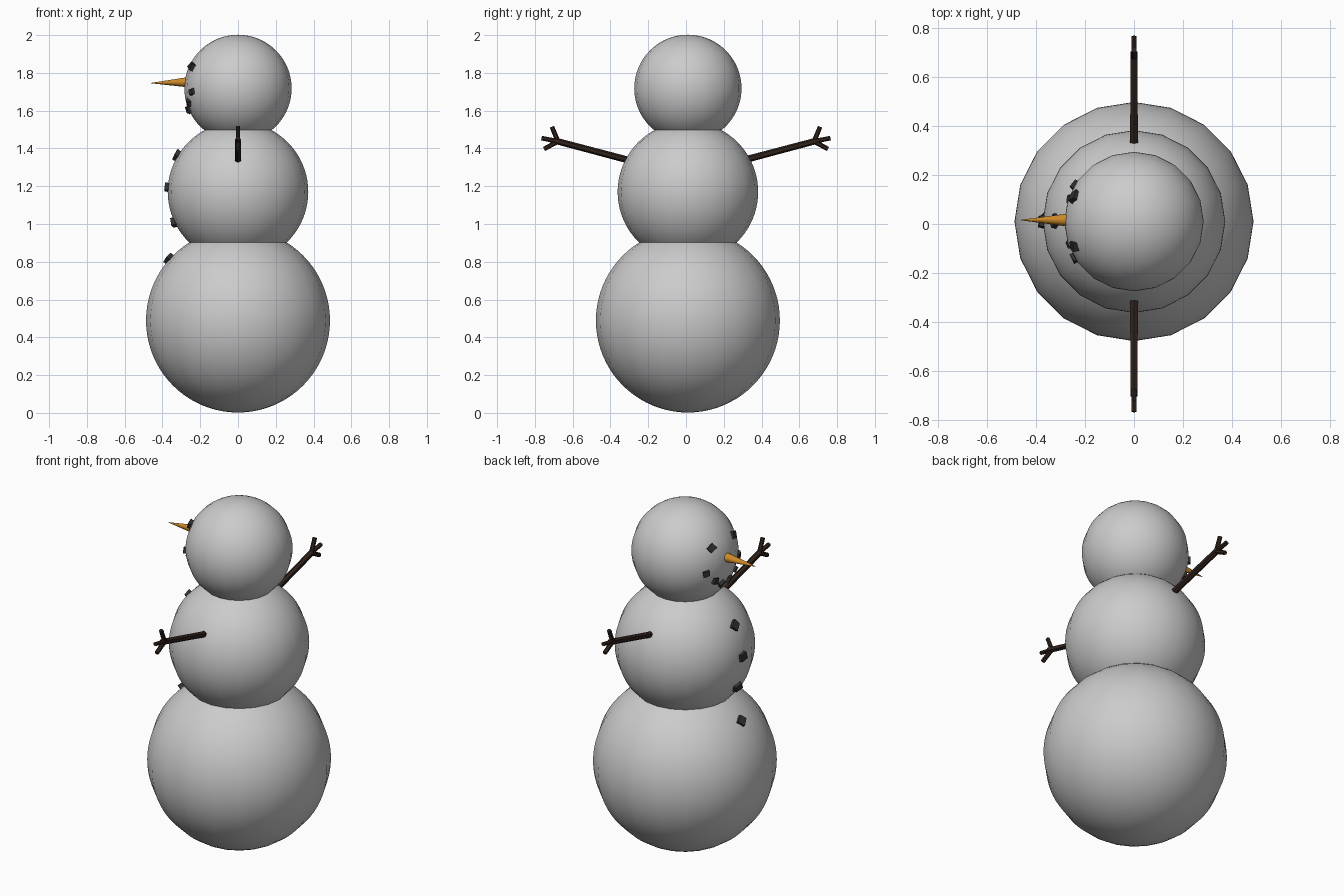
import bpy, random
from math import radians, sqrt
from mathutils import Vector, Euler

if "Cube" in bpy.data.objects:
    bpy.data.objects.remove(bpy.data.objects["Cube"])

random.seed(4)
CY = 0.01  # body axis sits slightly behind the arms' midpoint


def material(name, rgb):
    m = bpy.data.materials.new(name)
    m.diffuse_color = (*rgb, 1)
    m.use_nodes = True
    m.node_tree.nodes["Principled BSDF"].inputs["Base Color"].default_value = m.diffuse_color
    return m


WOOD = material("dark_wood", (0.03, 0.016, 0.011))
COAL = material("coal", (0.03, 0.03, 0.03))
CARROT = material("carrot_orange", (0.6, 0.25, 0.02))


def finish(name, mat=None, smooth=False):
    ob = bpy.context.object
    ob.name = name
    if mat:
        ob.data.materials.append(mat)
    if smooth:
        bpy.ops.object.shade_smooth_by_angle(angle=radians(40))
    return ob


def snowball(name, z, r):
    bpy.ops.mesh.primitive_uv_sphere_add(segments=20, ring_count=40, radius=r,
                                         location=(0, CY, z))
    return finish(name, smooth=True)


def stick(name, a, b, r1, r2, mat, sides=6, smooth=False):
    a, b = Vector(a), Vector(b)
    d = b - a
    bpy.ops.mesh.primitive_cone_add(vertices=sides, radius1=r1, radius2=r2,
                                    depth=d.length, location=(a + b) / 2,
                                    rotation=d.to_track_quat('Z', 'Y').to_euler())
    return finish(name, mat, smooth)


def lump(name, ball, y, z, size):
    # flattened coal chip lying on the -x face of a snowball
    cz, r = ball
    n = Vector((-sqrt(r * r - y * y - (z - cz) ** 2), y, z - cz))
    spin = Euler((random.uniform(-.2, .2), random.uniform(-.2, .2),
                  random.uniform(0, 1.5))).to_quaternion()
    rot = n.to_track_quat('Z', 'Y') @ spin
    bpy.ops.mesh.primitive_cube_add(size=1, location=n + Vector((0, CY, cz)),
                                    rotation=rot.to_euler())
    ob = finish(name, COAL)
    ob.scale = (size, size * 0.85, size * 0.7)
    for v in ob.data.vertices:  # chipped corners
        v.co *= random.uniform(0.85, 1.1)


# Three snowballs: (centre height, radius)
BASE, TORSO, HEAD = (0.489, 0.487), (1.17, 0.372), (1.718, 0.284)
snowball("base_snowball", *BASE)
snowball("torso_snowball", *TORSO)
snowball("head_snowball", *HEAD)

# Carrot nose
stick("carrot_nose", (-0.25, 0.016, 1.751), (-0.46, 0.016, 1.746),
      0.029, 0.001, CARROT, 12, True)

# Twig arms with three fingers each
for side, s in (("left", 1), ("right", -1)):
    def pt(y, z):
        return (0, s * y, z)
    stick(side + "_arm", pt(0.30, 1.337), pt(0.70, 1.443), 0.018, 0.017, WOOD)
    for i, tip in enumerate([(0.71, 1.515), (0.765, 1.455), (0.752, 1.397)]):
        stick(f"{side}_twig_{i + 1}", pt(0.678, 1.437), pt(*tip),
              0.013, 0.012, WOOD)

# Coal eyes and mouth
for s in (1, -1):
    lump("eye", HEAD, s * 0.10, 1.83, 0.042)
    for y, z in ((0.148, 1.70), (0.09, 1.642), (0.032, 1.605)):
        lump("mouth_coal", HEAD, s * y, z, 0.036)

# Coal buttons down the front
for ball, z in ((TORSO, 1.36), (TORSO, 1.195), (TORSO, 1.01), (BASE, 0.815)):
    lump("button", ball, 0, z, 0.05)
